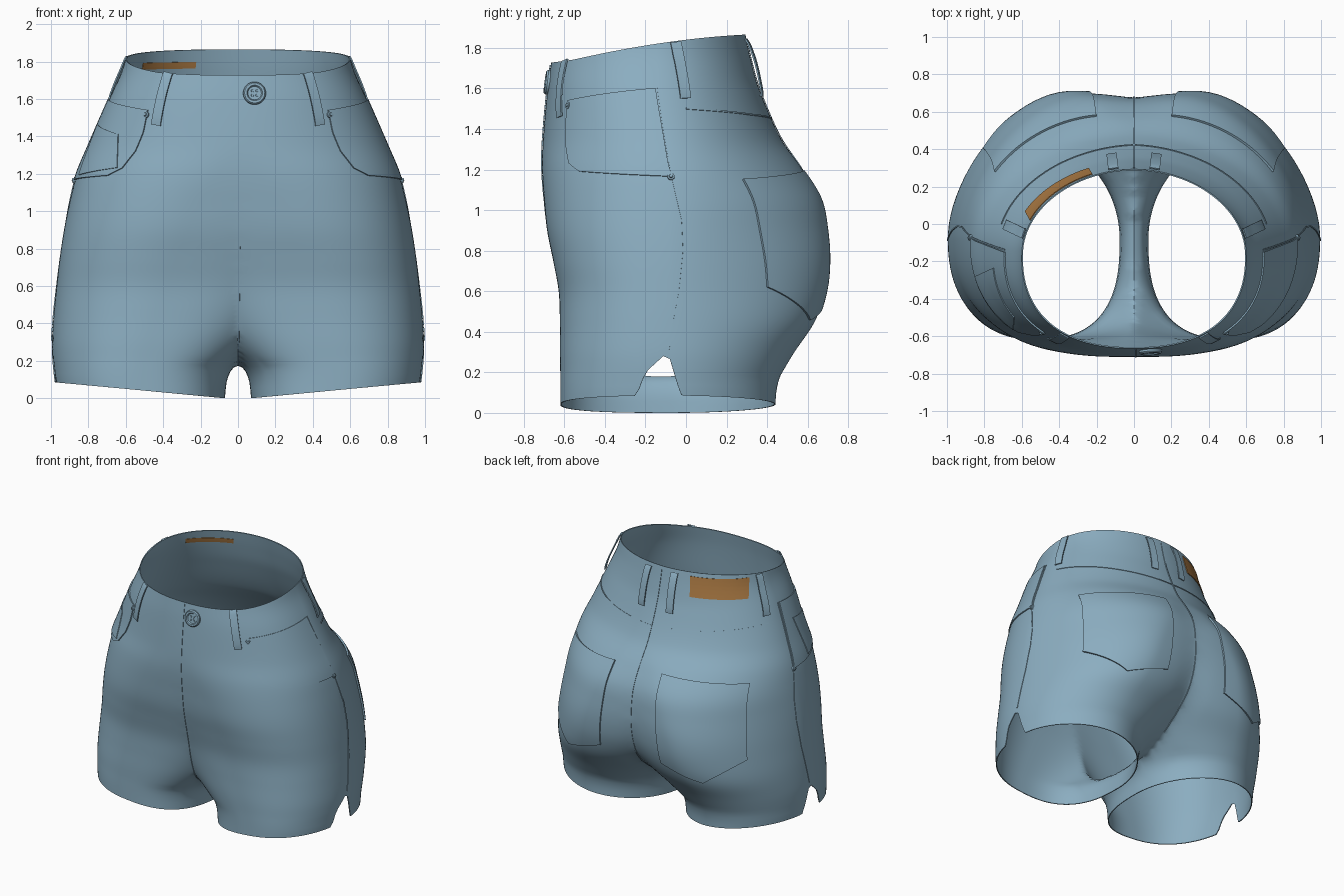
import bpy, bmesh, math
from mathutils import Vector, Matrix
from mathutils.bvhtree import BVHTree

if "Cube" in bpy.data.objects:
    bpy.data.objects.remove(bpy.data.objects["Cube"])


def material(name, col):
    m = bpy.data.materials.new(name)
    m.diffuse_color = (*col, 1)
    m.use_nodes = True
    m.node_tree.nodes["Principled BSDF"].inputs["Base Color"].default_value = m.diffuse_color
    return m


DENIM = material("denim blue", (0.26, 0.42, 0.53))
TAN = material("tan leather", (0.40, 0.19, 0.055))

# Body sections: z, outer x, inner x, axis x, front y, back y, axis y
SECT = [
    (0.00, .970, .070, .52, -.620, .44, -.08), (0.10, .985, .058, .52, -.620, .445, -.08),
    (0.17, .990, .030, .51, -.620, .46, -.08), (0.20, .993, -.01, .50, -.620, .475, -.08),
    (0.30, .995, -.13, .47, -.622, .535, -.08),
    (0.45, .985, -.31, .42, -.622, .635, -.08), (0.60, .970, -.50, .37, -.628, .685, -.08),
    (0.75, .953, -.66, .33, -.655, .70, -.08), (0.90, .930, -.75, .27, -.685, .69, -.08),
    (1.05, .900, -.77, .20, -.700, .66, -.08), (1.20, .860, -.78, .10, -.710, .575, -.09),
    (1.35, .797, -.797, .00, -.706, .47, -.11), (1.60, .688, -.688, .00, -.683, .36, -.14),
    (1.75, .620, -.620, .00, -.662, .318, -.145), (1.88, .585, -.585, .00, -.643, .29, -.15)]


def section(z):
    """Smooth interpolation of the section table."""
    z = min(max(z, 0), 1.88)
    i = max(k for k in range(len(SECT) - 1) if SECT[k][0] <= z)
    a, b = SECT[i], SECT[i + 1]
    p, q = SECT[max(i - 1, 0)], SECT[min(i + 2, len(SECT) - 1)]
    h = b[0] - a[0]
    t = (z - a[0]) / h
    out = []
    for k in range(1, 7):
        m0 = (b[k] - p[k]) / (b[0] - p[0]) * h
        m1 = (q[k] - a[k]) / (q[0] - a[0]) * h
        out.append((2*t**3 - 3*t*t + 1)*a[k] + (t**3 - 2*t*t + t)*m0
                   + (3*t*t - 2*t**3)*b[k] + (t**3 - t*t)*m1)
    return out


def surf(th, z):
    xo, xi, cx, yf, yb, cy = section(z)
    c, s = math.cos(th), math.sin(th)
    hip = math.exp(-((z - 0.8) / 0.42)**2)
    if s > 0:
        n = 1.95 - 0.26 * hip * c**0.3 if c > 0 else 1.95 + 0.4 * hip * (-c)**0.3
    else:
        n = 2.3 if c > 0 else 2.6
    a = xo - cx if c > 0 else cx - xi
    b = yb - cy if s > 0 else cy - yf
    return Vector((cx + a * math.copysign(abs(c)**(2/n), c),
                   cy + b * math.copysign(abs(s)**(2/n), s), z))


SLIT = [(-.25, .07), (-.20, .20), (-.09, .30), (-.03, .10), (-.005, .06)]


def hem(th):
    p = surf(th, 0.1)
    z = 0.085 * (p.x - 0.06) / 0.92
    if p.x > 0.8:
        for (y0, z0), (y1, z1) in zip(SLIT, SLIT[1:]):
            if y0 <= p.y <= y1:
                z = max(z, z0 + (z1 - z0) * (p.y - y0) / (y1 - y0))
    return max(z, 0)


def waist(th):
    y = surf(th, 1.8).y
    return 1.725 + 0.14 * (y + 0.67) + 0.022 * max(0, 1 - ((y + .10) / .45)**2)


def finish(name, bm, mat, thick=0, offset=1, mirror=False):
    me = bpy.data.meshes.new(name)
    bm.to_mesh(me)
    bm.free()
    ob = bpy.data.objects.new(name, me)
    bpy.context.collection.objects.link(ob)
    me.materials.append(mat)
    if thick:
        m = ob.modifiers.new("thickness", 'SOLIDIFY')
        m.thickness, m.offset = thick, offset
    if mirror:
        ob.modifiers.new("mirror", 'MIRROR').use_mirror_merge = False
    bpy.ops.object.select_all(action='DESELECT')
    ob.select_set(True)
    bpy.context.view_layer.objects.active = ob
    bpy.ops.object.convert(target='MESH')
    bpy.ops.object.shade_smooth_by_angle(angle=math.radians(40))
    return ob


# Shorts body: one leg tube rising to the waist, cut on the centre and mirrored
N, R = 160, 64
bm = bmesh.new()
rows = [[] for _ in range(R + 1)]
for j in range(N):
    th = 2 * math.pi * (j + 0.01) / N
    lo, hi = hem(th), waist(th)
    for i in range(R + 1):
        rows[i].append(bm.verts.new(surf(th, lo + (hi - lo) * i / R)))
for i in range(R):
    for j in range(N):
        k = (j + 1) % N
        bm.faces.new((rows[i][j], rows[i][k], rows[i+1][k], rows[i+1][j]))
bmesh.ops.bisect_plane(bm, geom=bm.verts[:] + bm.edges[:] + bm.faces[:], dist=1e-5,
                       plane_co=(0, 0, 0), plane_no=(1, 0, 0), clear_inner=True)
dup = bmesh.ops.duplicate(bm, geom=bm.verts[:] + bm.edges[:] + bm.faces[:])["geom"]
bmesh.ops.scale(bm, vec=(-1, 1, 1), verts=[g for g in dup if isinstance(g, bmesh.types.BMVert)])
bmesh.ops.reverse_faces(bm, faces=[g for g in dup if isinstance(g, bmesh.types.BMFace)])
bmesh.ops.remove_doubles(bm, verts=bm.verts[:], dist=2e-4)
soft = [v for v in bm.verts if abs(v.co.x) < 0.14 and 0.1 < v.co.z < 1.2 and not v.is_boundary]
for _ in range(5):
    bmesh.ops.smooth_vert(bm, verts=soft, factor=0.5, use_axis_x=True, use_axis_y=True, use_axis_z=True)
bm.normal_update()
BVH = BVHTree.FromBMesh(bm)
finish("shorts_body", bm, DENIM, 0.007, -1)


def on(phi, z):
    """Body point and normal at an angle (degrees) around the waist axis."""
    d = Vector((math.cos(math.radians(phi)), math.sin(math.radians(phi)), 0))
    hit, nor, _, _ = BVH.ray_cast(Vector((0, -.15, z)) + d * 3, -d, 3)
    while hit is None:  # just above the rim: step down to it
        z -= 0.004
        hit, nor, _, _ = BVH.ray_cast(Vector((0, -.15, z)) + d * 3, -d, 3)
    return hit, (nor if nor.dot(d) > 0 else -nor)


def drape(name, outline, view, mat, thick, mirror=False, lift=-0.001):
    """Convex outline (h, z), seen from an angle, laid on the body as a plate."""
    a = math.radians(view)
    d, hax = Vector((math.cos(a), math.sin(a), 0)), Vector((-math.sin(a), math.cos(a), 0))
    hs, zs = [p[0] for p in outline], [p[1] for p in outline]
    mid = Vector((sum(hs) / len(hs), sum(zs) / len(zs), 0))
    b = bmesh.new()
    bmesh.ops.create_grid(b, x_segments=24, y_segments=24, size=0.5)
    for v in b.verts:
        v.co = ((min(hs) + (v.co.x + .5) * (max(hs) - min(hs))),
                (min(zs) + (v.co.y + .5) * (max(zs) - min(zs))), 0)
    for p, q in zip(outline, outline[1:] + outline[:1]):
        p, q = Vector((*p, 0)), Vector((*q, 0))
        n = Vector((q.y - p.y, p.x - q.x, 0))
        if n.dot(mid - p) > 0:
            n = -n
        bmesh.ops.bisect_plane(b, geom=b.verts[:] + b.edges[:] + b.faces[:], dist=1e-5,
                               plane_co=p, plane_no=n, clear_outer=True)
    lost = []
    for v in b.verts:
        hit, nor, _, _ = BVH.ray_cast(hax * v.co.x + Vector((0, 0, v.co.y)) + d * 3, -d, 3.2)
        if hit is None:
            lost.append(v)
        else:
            v.co = hit + nor * lift
    bmesh.ops.delete(b, geom=lost, context='VERTS')
    b.normal_update()
    if sum(f.normal.dot(d) for f in b.faces) < 0:
        bmesh.ops.reverse_faces(b, faces=b.faces[:])
    return finish(name, b, mat, thick, 1, mirror)


def strip(name, path, width, thick, lift, bulge=0, mirror=False, steps=14):
    """Ribbon along (angle, z) waypoints on the body."""
    pts = []
    for (p0, z0), (p1, z1) in zip(path, path[1:]):
        pts += [on(p0 + (p1 - p0) * k / steps, z0 + (z1 - z0) * k / steps) for k in range(steps)]
    pts.append(on(*path[-1]))
    b, prev = bmesh.new(), None
    for i, (p, n) in enumerate(pts):
        t = pts[min(i + 1, len(pts) - 1)][0] - pts[max(i - 1, 0)][0]
        side = t.cross(n).normalized() * width / 2
        c = p + n * (lift + bulge * math.sin(math.pi * i / (len(pts) - 1))**0.6)
        cur = (b.verts.new(c - side), b.verts.new(c + side))
        if prev:
            b.faces.new((prev[0], prev[1], cur[1], cur[0]))
        prev = cur
    return finish(name, b, DENIM, thick, 1, mirror)


# Pockets and label
drape("front_pocket", [(-.07, 1.54), (.38, 1.60), (.566, 1.165), (.12, 1.19), (.03, 1.23),
                       (-.03, 1.32), (-.06, 1.42)], -45, DENIM, 0.009, True)
drape("coin_pocket", [(-.36, 1.46), (-.10, 1.41), (-.06, 1.23), (-.40, 1.19)], -135, DENIM, 0.006, lift=0.007)
drape("back_pocket", [(-.20, 1.19), (-.74, 1.15), (-.80, .62), (-.57, .46), (-.26, .56)],
      90, DENIM, 0.013, True)
drape("waist_label", [(.06, 1.835), (.47, 1.82), (.47, 1.68), (.06, 1.69)], 120, TAN, 0.006)
drape("label_inner_face", [(.06, 1.80), (.40, 1.795), (.40, 1.76), (.06, 1.765)], 120, TAN, 0.003, lift=-0.0095)

# Belt loops
for name, a0, z0, a1, z1, bulge in (("front", -47, 1.46, -50, 1.745, .012), ("side", 12, 1.55, 9.5, 1.825, .016),
                                    ("back", 77, 1.56, 76, 1.84, .022)):
    strip(name + "_belt_loop", [(a0, z0), (a1, z1)], 0.055, 0.008, 0.003, bulge, True)

# Seams
strip("front_centre_seam", [(-89, 1.715), (-89, 1.0), (-89.5, .3)], 0.009, 0.004, 0.001, steps=24)
strip("back_centre_seam", [(90, 1.84), (90, 1.0), (90, .3)], 0.009, 0.004, 0.001, steps=24)
strip("yoke_seam", [(12, 1.50), (50, 1.47), (90, 1.45), (130, 1.47), (168, 1.50)], 0.008, 0.004, 0.001)
strip("side_seam", [(1, 1.60), (5.3, 1.17), (8.2, .95), (8.4, .80), (7, .60), (3.6, .31)],
      0.008, 0.004, 0.001, mirror=True)


def lathe(name, profile, pos, nor, mirror=False, holes=False):
    """Round fastening: (radius, height) profile turned about the surface normal."""
    b = bmesh.new()
    vs = [b.verts.new((r, 0, h)) for r, h in profile]
    es = [b.edges.new(e) for e in zip(vs, vs[1:])]
    bmesh.ops.spin(b, geom=vs + es, axis=(0, 0, 1), cent=(0, 0, 0), angle=2 * math.pi, steps=32)
    bmesh.ops.remove_doubles(b, verts=b.verts[:], dist=1e-5)
    if holes:
        for k in range(4):
            a = math.pi / 4 + k * math.pi / 2
            bmesh.ops.create_cone(b, cap_ends=True, segments=12, radius1=.008, radius2=.006, depth=.004,
                                  matrix=Matrix.Translation((.017*math.cos(a), .017*math.sin(a), .011)))
    bmesh.ops.recalc_face_normals(b, faces=b.faces[:])
    b.transform(Matrix.Translation(pos) @ nor.to_track_quat('Z', 'Y').to_matrix().to_4x4())
    return finish(name, b, DENIM, mirror=mirror)


# Button and rivets
lathe("waist_button", [(0, .010), (.036, .010), (.042, .018), (.054, .018), (.061, .010), (.061, -.004)],
      *on(-80.5, 1.63), holes=True)
for name, a, z in (("upper_rivet", -41, 1.515), ("lower_rivet", 5, 1.165)):
    lathe(name, [(0, .018), (.008, .017), (.010, .011), (.017, .010), (.018, 0)], *on(a, z), mirror=True)
